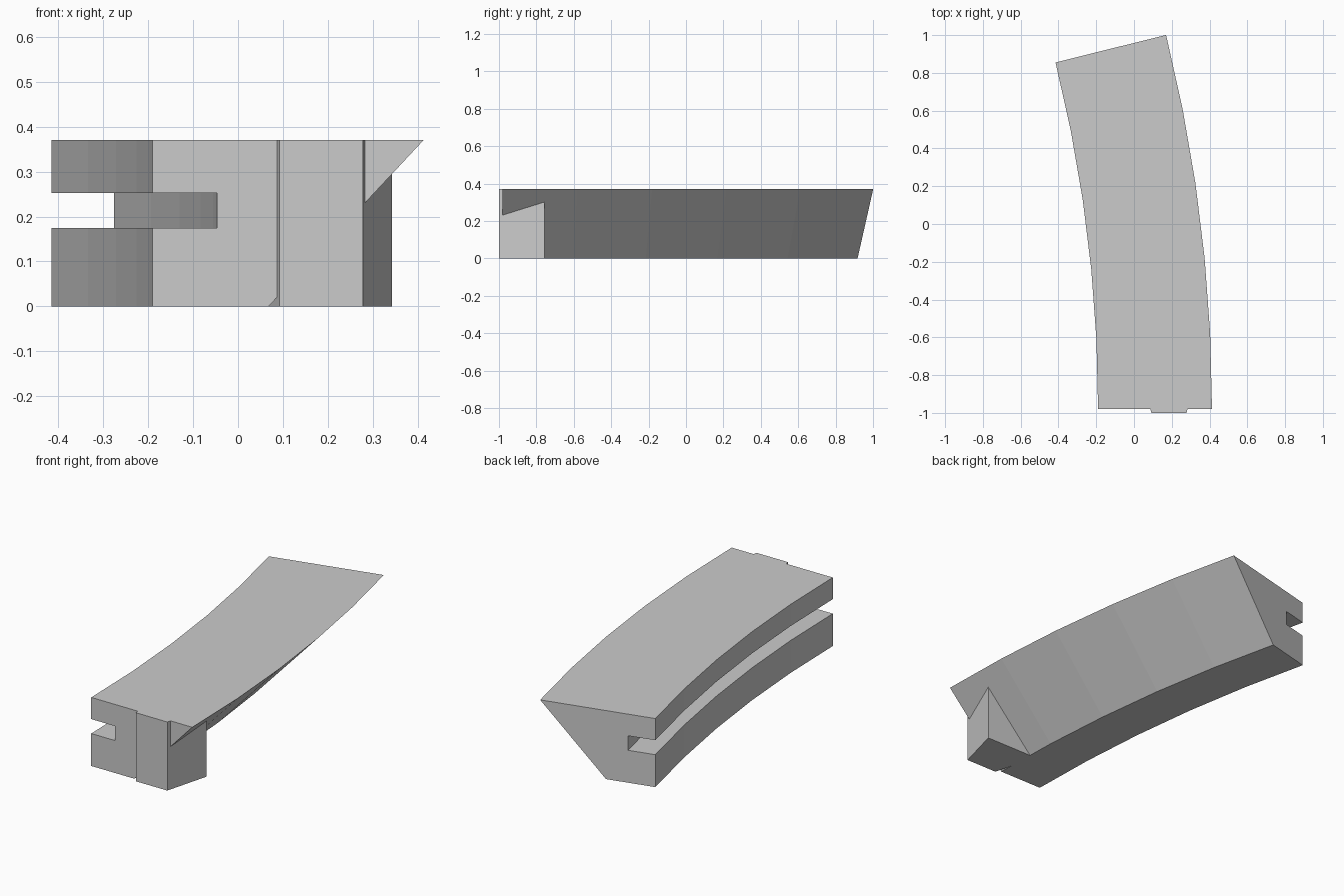
import bpy, bmesh
from math import radians, sin, cos, tan

cube = bpy.data.objects.get("Cube")
if cube:
    bpy.data.objects.remove(cube, do_unlink=True)

grey = bpy.data.materials.new("plain_grey")
grey.use_nodes = True
colour = (0.6, 0.6, 0.6, 1)
grey.diffuse_color = colour
grey.node_tree.nodes["Principled BSDF"].inputs["Base Color"].default_value = colour

HEIGHT = 0.37
FRONT = -0.98


def add_loft(name, rings):
    """Closed solid through a series of matching rings of points."""
    bm = bmesh.new()
    loops = [[bm.verts.new(p) for p in ring] for ring in rings]
    for a, b in zip(loops, loops[1:]):
        for i in range(len(a)):
            j = (i + 1) % len(a)
            bm.faces.new((a[i], a[j], b[j], b[i]))
    bm.faces.new(loops[0])
    bm.faces.new(loops[-1])
    bmesh.ops.recalc_face_normals(bm, faces=bm.faces)
    mesh = bpy.data.meshes.new(name)
    bm.to_mesh(mesh)
    bm.free()
    mesh.materials.append(grey)
    obj = bpy.data.objects.new(name, mesh)
    bpy.context.collection.objects.link(obj)
    return obj


# Curved rail: slotted section with one sloping side, swept round an arc
inner_x, slot_x = -0.19, -0.047
section = [(inner_x, 0), (0.068, 0), (0.413, HEIGHT), (inner_x, HEIGHT),
           (inner_x, 0.253), (slot_x, 0.253), (slot_x, 0.175), (inner_x, 0.175)]
centre_x = inner_x - 7.585
steps, sweep = 5, radians(14)


def swept_ring(angle):
    return [(centre_x + (x - centre_x) * cos(angle),
             FRONT + (x - centre_x) * sin(angle), z) for x, z in section]


rail = add_loft("curved_rail", [swept_ring(sweep * i / steps) for i in range(steps + 1)])

# Dovetail block under the sloping side, slightly proud of the front
y0, y1 = -1.0, -0.757
flare = (y1 - y0) * tan(radians(15))
plan = [(0.092, y0), (0.278, y0), (0.278 + flare, y1), (0.092 - flare, y1)]
block = add_loft("dovetail_block", [[(x, y, z) for x, y in plan] for z in (0, HEIGHT)])
block.hide_render = True
block.hide_viewport = True

# Join the block to the rail
union = rail.modifiers.new("join_block", 'BOOLEAN')
union.operation = 'UNION'
union.solver = 'EXACT'
union.object = block
